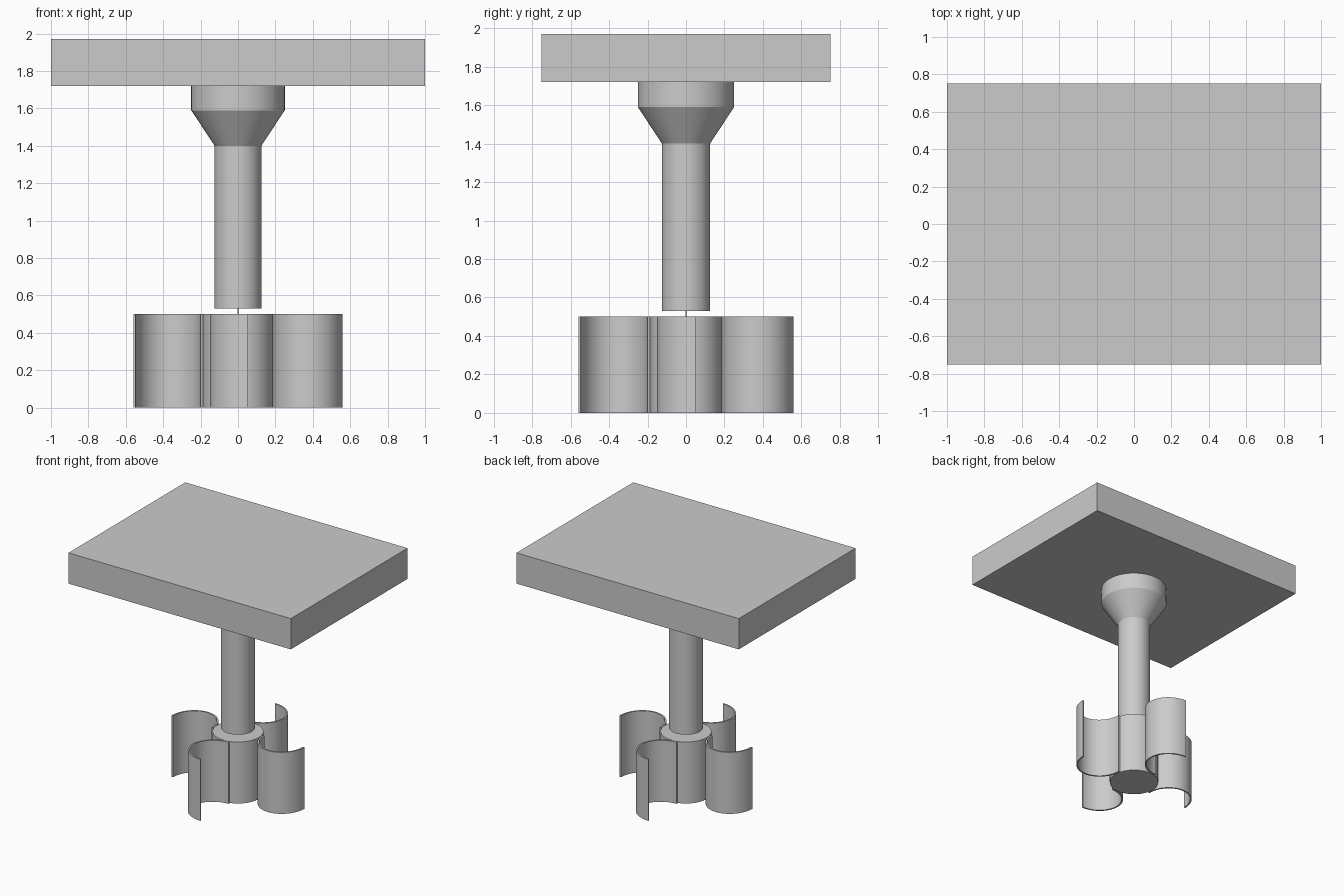
import bpy
import bmesh
import math
from mathutils import Matrix

cube = bpy.data.objects.get("Cube")
if cube:
    bpy.data.objects.remove(cube, do_unlink=True)

GREY = (0.6, 0.6, 0.6, 1)
mat = bpy.data.materials.new("plain grey")
mat.use_nodes = True
mat.diffuse_color = GREY
mat.node_tree.nodes["Principled BSDF"].inputs["Base Color"].default_value = GREY
parts = []


def finish(name, bm):
    """Turn a bmesh into a named object with the shared material."""
    bmesh.ops.recalc_face_normals(bm, faces=bm.faces)
    mesh = bpy.data.meshes.new(name)
    bm.to_mesh(mesh)
    bm.free()
    mesh.materials.append(mat)
    obj = bpy.data.objects.new(name, mesh)
    bpy.context.collection.objects.link(obj)
    parts.append(obj)
    return obj


def extrude(bm, outline, z0, z1):
    """Raise a closed outline into a prism."""
    face = bm.faces.new([bm.verts.new((x, y, z0)) for x, y in outline])
    top = bmesh.ops.extrude_face_region(bm, geom=[face])["geom"]
    moved = [v for v in top if isinstance(v, bmesh.types.BMVert)]
    bmesh.ops.translate(bm, verts=moved, vec=(0, 0, z1 - z0))


def turned(name, profile, sides=64):
    """Stack of rings from (radius, z) pairs, capped at both ends."""
    bm = bmesh.new()
    rings = []
    for r, z in profile:
        circle = bmesh.ops.create_circle(bm, segments=sides, radius=r,
                                         matrix=Matrix.Translation((0, 0, z)))
        rings.append(circle["verts"])
    for low, high in zip(rings, rings[1:]):
        for i in range(sides):
            j = (i + 1) % sides
            bm.faces.new((low[i], low[j], high[j], high[i]))
    bm.faces.new(rings[0])
    bm.faces.new(rings[-1])
    return finish(name, bm)


# Rectangular top slab
bm = bmesh.new()
extrude(bm, [(-1, -0.75), (1, -0.75), (1, 0.75), (-1, 0.75)], 1.72, 1.97)
finish("top_slab", bm)

# Post that flares into a collar under the slab
turned("flared_post", [(0.125, 0.53), (0.125, 1.4), (0.25, 1.59), (0.25, 1.73)])

# Rotor hub, and the thin shaft joining it to the post
turned("rotor_hub", [(0.1875, 0), (0.1875, 0.5)])
turned("rotor_shaft", [(0.003, 0.45), (0.003, 0.58)], 12)

# Four thin half-round scoops around the hub
STEPS, WALL = 32, 0.0125
angles = [math.pi * (i / STEPS - 0.5) for i in range(STEPS + 1)]


def arc(inset):
    return [(0.0525 - (0.2025 - inset) * math.cos(t),
             -0.3735 + (0.1865 - inset) * math.sin(t)) for t in angles]


for k, side in enumerate(("front", "left", "back", "right")):
    bm = bmesh.new()
    extrude(bm, arc(0) + arc(WALL)[::-1], 0, 0.5)
    bmesh.ops.rotate(bm, verts=bm.verts, matrix=Matrix.Rotation(k * math.pi / 2, 3, "Z"))
    finish(side + "_scoop", bm)

# Smooth the round walls, keep the rims sharp
bpy.ops.object.select_all(action="DESELECT")
for obj in parts:
    obj.select_set(True)
bpy.context.view_layer.objects.active = parts[0]
bpy.ops.object.shade_smooth_by_angle(angle=math.radians(30))
